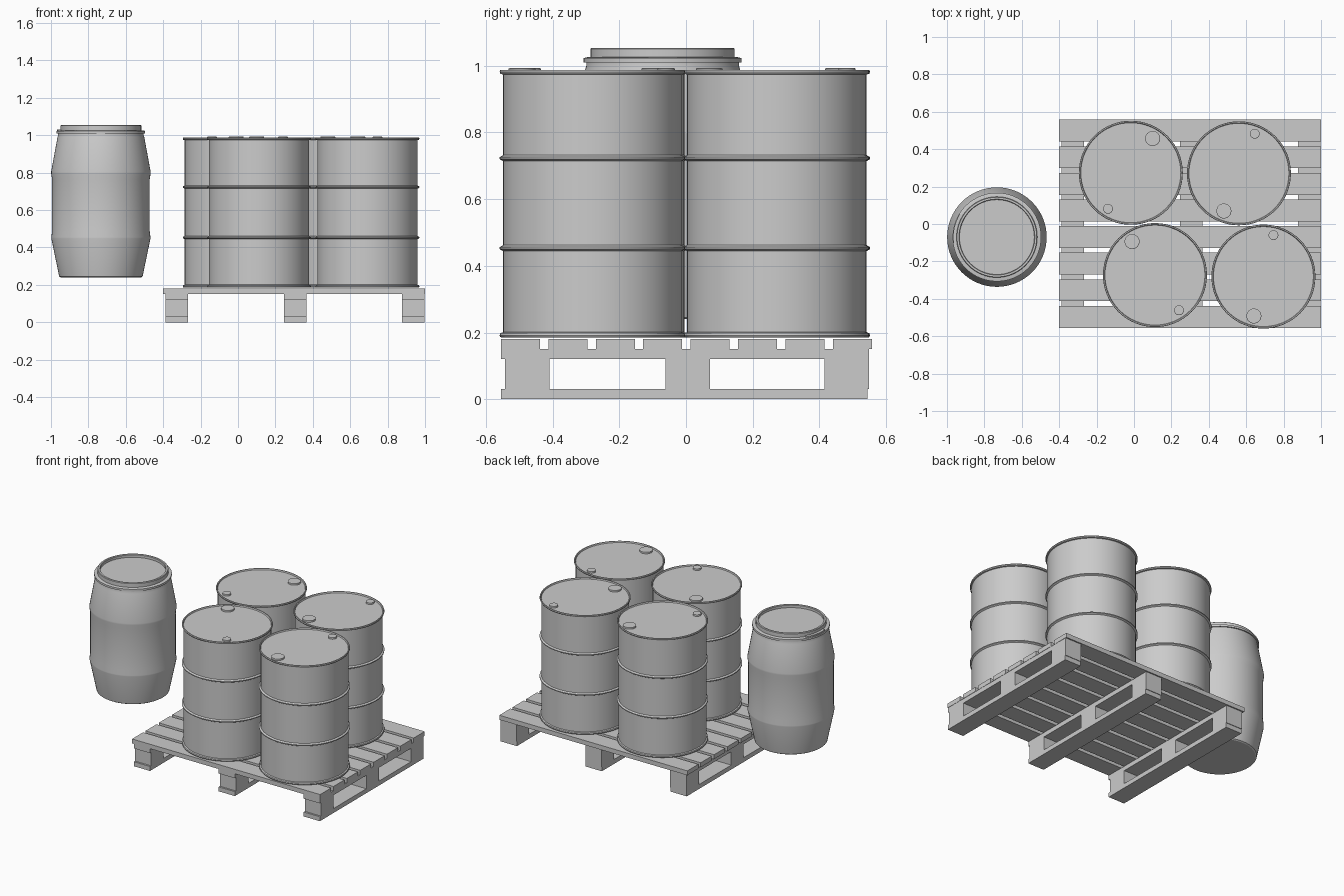
import bpy, bmesh, math

if "Cube" in bpy.data.objects:
    bpy.data.objects.remove(bpy.data.objects["Cube"])

grey = bpy.data.materials.new("plain_grey")
grey.diffuse_color = (0.6, 0.6, 0.6, 1)
grey.use_nodes = True
grey.node_tree.nodes["Principled BSDF"].inputs["Base Color"].default_value = grey.diffuse_color


def finish(name, bm, smooth=False):
    bmesh.ops.recalc_face_normals(bm, faces=bm.faces)
    me = bpy.data.meshes.new(name)
    bm.to_mesh(me)
    bm.free()
    me.materials.append(grey)
    ob = bpy.data.objects.new(name, me)
    bpy.context.collection.objects.link(ob)
    if smooth:
        bpy.ops.object.select_all(action='DESELECT')
        ob.select_set(True)
        bpy.context.view_layer.objects.active = ob
        bpy.ops.object.shade_smooth_by_angle(angle=math.radians(30))
    return ob


def box(name, x0, x1, y0, y1, z0, z1):
    bm = bmesh.new()
    bmesh.ops.create_cube(bm, size=1)
    for v in bm.verts:
        v.co = (x1 if v.co.x > 0 else x0, y1 if v.co.y > 0 else y0, z1 if v.co.z > 0 else z0)
    return finish(name, bm)


def lathe(name, cx, cy, profile, n=64):
    """Closed solid of revolution from (radius, z) points, bottom to top."""
    bm = bmesh.new()
    rings = []
    for r, z in profile:
        rings.append([bm.verts.new((cx + r * math.cos(2 * math.pi * i / n),
                                    cy + r * math.sin(2 * math.pi * i / n), z)) for i in range(n)])
    for a, b in zip(rings, rings[1:]):
        for i in range(n):
            j = (i + 1) % n
            bm.faces.new((a[i], a[j], b[j], b[i]))
    bm.faces.new(rings[0][::-1])
    bm.faces.new(rings[-1])
    return finish(name, bm, True)


# Pallet: eight deck boards over three runners
for i in range(8):
    y = -0.555 + i * 0.1422
    box(f"deck_board_{i + 1}", -0.40, 1.0, y, y + 0.117, 0.15, 0.18)
for i, x in enumerate((-0.387, 0.245, 0.878)):
    box(f"stringer_board_{i + 1}", x, x + 0.12, -0.555, 0.549, 0.12, 0.15)
    box(f"bottom_board_{i + 1}", x, x + 0.12, -0.555, 0.545, 0.0, 0.03)
    for j, y in enumerate((-0.543, -0.061, 0.416)):
        box(f"block_{i + 1}_{j + 1}", x, x + 0.12, y, y + 0.133, 0.03, 0.12)


# Steel drums: chimes, two rolling hoops, recessed lid and two bungs
def hoop(z):
    return [(0.268, z - 0.009), (0.273, z - 0.006), (0.278, z - 0.003),
            (0.278, z + 0.003), (0.273, z + 0.006), (0.268, z + 0.009)]


drum = [(0.262, 0.192), (0.268, 0.185), (0.276, 0.186), (0.278, 0.191), (0.276, 0.198), (0.268, 0.201)]
drum += hoop(0.453) + hoop(0.723)
drum += [(0.268, 0.974), (0.276, 0.976), (0.278, 0.982), (0.276, 0.988), (0.270, 0.988), (0.267, 0.980)]

# centre x, centre y, direction of the large bung
drums = [(-0.017, 0.274, (0.118, 0.186)), (0.561, 0.271, (-0.08, -0.2)),
         (0.112, -0.273, (-0.125, 0.183)), (0.692, -0.281, (-0.052, -0.215))]
for k, (cx, cy, (dx, dy)) in enumerate(drums, 1):
    lathe(f"steel_drum_{k}", cx, cy, drum)
    d = math.hypot(dx, dy)
    ux, uy = dx / d, dy / d
    for label, dist, r in (("large_bung", 0.217, 0.040), ("small_bung", -0.228, 0.026)):
        lathe(f"{label}_{k}", cx + ux * dist, cy + uy * dist,
              [(r, 0.978), (r, 0.991), (r - 0.003, 0.993)], 32)

# Plastic barrel with tapered ends
bx, by = -0.733, -0.07
lathe("plastic_barrel", bx, by,
      [(0.215, 0.24), (0.223, 0.245), (0.265, 0.448), (0.265, 0.455), (0.261, 0.487), (0.261, 0.765),
       (0.266, 0.795), (0.266, 0.805), (0.232, 0.99), (0.229, 1.0), (0.229, 1.012)])
lathe("clamp_ring", bx, by,
      [(0.225, 1.010), (0.237, 1.010), (0.237, 1.023), (0.225, 1.026)])
lathe("barrel_lid", bx, by,
      [(0.216, 1.02), (0.216, 1.051), (0.213, 1.054), (0.203, 1.054), (0.200, 1.051), (0.200, 1.035)])

# Clamp lever: short curved bar lying on the ring
bm = bmesh.new()
sections = []
for i in range(9):
    a = math.radians(148 + i * 5)
    sections.append([bm.verts.new((bx + r * math.cos(a), by + r * math.sin(a), z))
                     for r, z in ((0.215, 1.018), (0.234, 1.018), (0.234, 1.032), (0.215, 1.032))])
for a, b in zip(sections, sections[1:]):
    for i in range(4):
        j = (i + 1) % 4
        bm.faces.new((a[i], a[j], b[j], b[i]))
bm.faces.new(sections[0])
bm.faces.new(sections[-1])
finish("clamp_lever", bm, True)
